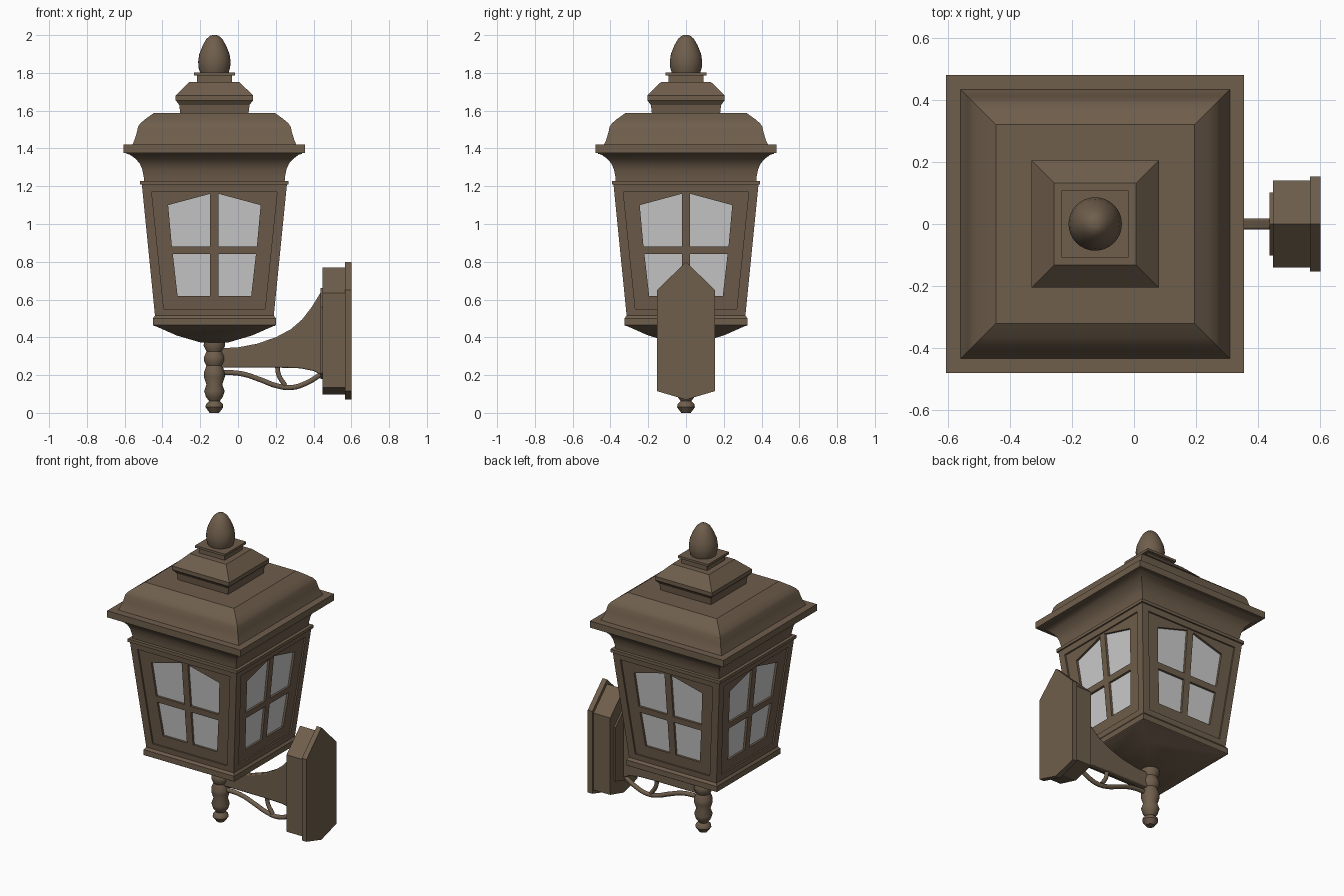
import bpy, bmesh, math
from mathutils import Matrix, Vector

if "Cube" in bpy.data.objects:
    bpy.data.objects.remove(bpy.data.objects["Cube"])

CX = -0.125                                   # lantern axis


def material(name, rgb):
    m = bpy.data.materials.new(name)
    m.diffuse_color = (*rgb, 1)
    m.use_nodes = True
    m.node_tree.nodes["Principled BSDF"].inputs["Base Color"].default_value = m.diffuse_color
    return m


BRONZE = material("bronze", (0.158, 0.112, 0.072))
GLASS = material("frosted_glass", (0.60, 0.60, 0.60))


def finish(name, bm, mat=BRONZE, smooth=25):
    bmesh.ops.recalc_face_normals(bm, faces=bm.faces[:])
    me = bpy.data.meshes.new(name)
    bm.to_mesh(me)
    bm.free()
    me.materials.append(mat)
    ob = bpy.data.objects.new(name, me)
    bpy.context.collection.objects.link(ob)
    bpy.ops.object.select_all(action='DESELECT')
    ob.select_set(True)
    bpy.context.view_layer.objects.active = ob
    if smooth:
        bpy.ops.object.shade_smooth_by_angle(angle=math.radians(smooth))
    return ob


def bridge(bm, rings):
    """Skin a list of point rings and cap both ends."""
    vs = [[bm.verts.new(p) for p in r] for r in rings]
    n = len(vs[0])
    for a, b in zip(vs, vs[1:]):
        for i in range(n):
            j = (i + 1) % n
            bm.faces.new((a[i], a[j], b[j], b[i]))
    bm.faces.new(vs[0][::-1])
    bm.faces.new(vs[-1])


def stack(name, profile, sides=4, smooth=25):
    """Revolve (half width, z) pairs about the axis; four sides gives square tiers."""
    k = math.sqrt(2) if sides == 4 else 1
    off = math.pi / 4 if sides == 4 else 0
    bm = bmesh.new()
    bridge(bm, [[(CX + k * r * math.cos(off + math.tau * i / sides),
                  k * r * math.sin(off + math.tau * i / sides), z)
                 for i in range(sides)] for r, z in profile])
    return finish(name, bm, smooth=smooth)


# square tiers, bottom to top
stack("base_pan", [(0.07, 0.372), (0.20, 0.41), (0.318, 0.462), (0.318, 0.47)])
stack("base_rim", [(0.318, 0.46), (0.326, 0.465), (0.326, 0.50), (0.315, 0.515)])
body = stack("lantern_body", [(0.314, 0.51), (0.384, 1.21)], smooth=0)
stack("collar", [(0.393, 1.208), (0.393, 1.228)])
stack("cove", [(0.372, 1.225), (0.374, 1.25), (0.382, 1.29), (0.395, 1.32),
               (0.417, 1.345), (0.447, 1.367), (0.465, 1.372), (0.465, 1.385)])
stack("eave", [(0.48, 1.377), (0.48, 1.42)])
stack("roof", [(0.436, 1.415), (0.423, 1.445), (0.412, 1.48), (0.404, 1.515),
               (0.392, 1.533), (0.365, 1.556), (0.32, 1.588)])
stack("cupola", [(0.18, 1.58), (0.186, 1.63), (0.205, 1.655), (0.205, 1.68),
                 (0.185, 1.70), (0.132, 1.752)])
stack("finial_neck", [(0.092, 1.75), (0.092, 1.79)])
stack("finial_plate", [(0.108, 1.787), (0.108, 1.802)])

# turned parts
stack("finial", [(0.075, 1.80), (0.083, 1.825), (0.086, 1.86), (0.08, 1.90),
                 (0.062, 1.945), (0.042, 1.98), (0.022, 1.997), (0.01, 2.0)], 32, 40)
stack("post", [(0.025, 0), (0.047, 0.03), (0.045, 0.045), (0.028, 0.062),
               (0.045, 0.085), (0.054, 0.115), (0.042, 0.15), (0.055, 0.19),
               (0.055, 0.215), (0.042, 0.25), (0.055, 0.275), (0.055, 0.295),
               (0.042, 0.325), (0.057, 0.355), (0.055, 0.378)], 24, 40)

# windows: outlines as (across, z), repeated on four sloping walls
PANEL = [(-0.268, 0.55), (0.268, 0.55), (0.332, 1.17), (-0.332, 1.17)]
UPPER = [(0.022, 0.88), (0.225, 0.88), (0.245, 1.10), (0.022, 1.16)]
LOWER = [(0.022, 0.62), (0.195, 0.62), (0.22, 0.84), (0.022, 0.84)]
PANES = [UPPER, LOWER] + [[(-u, z) for u, z in p] for p in (UPPER, LOWER)]


def wall_plates(name, outlines, d0, d1, mat=BRONZE):
    """Plates on all four walls between two depths below the wall surface."""
    bm = bmesh.new()
    for k in range(4):
        turn = Matrix.Translation((CX, 0, 0)) @ Matrix.Rotation(k * math.pi / 2, 4, 'Z')
        for o in outlines:
            bridge(bm, [[turn @ Vector((u, -(0.314 + 0.1 * (z - 0.51) - d), z))
                         for u, z in o] for d in (d0, d1)])
    return finish(name, bm, mat, 0)


for outlines, depth in (([PANEL], 0.010), (PANES, 0.030)):
    cutter = wall_plates("window_cutter", outlines, -0.03, depth)
    cutter.hide_render = True
    mod = body.modifiers.new("recess", 'BOOLEAN')
    mod.operation, mod.solver, mod.object = 'DIFFERENCE', 'EXACT', cutter
    bpy.context.view_layer.objects.active = body
    bpy.ops.object.modifier_apply(modifier=mod.name)
    bpy.data.objects.remove(cutter)
wall_plates("window_glass", PANES, 0.024, 0.031, GLASS)


# wall mount: three stepped plates with pointed tops
def mount(name, x0, x1, w, bottom, low, shoulder, peak, inset=0.0):
    o = [(0, bottom), (w, low), (w, shoulder), (0, peak), (-w, shoulder), (-w, low)]
    bm = bmesh.new()
    bridge(bm, [[(x, y, z) for y, z in o] for x in (x0, x1)])
    finish(name, bm, smooth=0)


mount("wall_plate", 0.567, 0.60, 0.153, 0.07, 0.115, 0.65, 0.80)
mount("mount_block", 0.447, 0.57, 0.14, 0.097, 0.135, 0.635, 0.77)
mount("mount_pad", 0.436, 0.45, 0.102, 0.18, 0.21, 0.56, 0.66)

# bracket arm: flat web with a swept upper edge
top = [(-0.10, 0.342), (0.0, 0.347), (0.1, 0.366), (0.2, 0.40), (0.28, 0.443),
       (0.34, 0.495), (0.39, 0.56), (0.442, 0.645)]
under = [(0.442, 0.20), (0.40, 0.222), (0.33, 0.236), (0.2, 0.24), (-0.10, 0.24)]
bm = bmesh.new()
bridge(bm, [[(x, y, z) for x, z in top + under] for y in (-0.018, 0.018)])
arm = finish("bracket_arm", bm)
bev = arm.modifiers.new("soft_edges", 'BEVEL')
bev.width, bev.segments, bev.limit_method = 0.006, 2, 'ANGLE'
bev.angle_limit = math.radians(60)


# scroll rods under the arm
def rod(name, pts, radius):
    cu = bpy.data.curves.new(name, 'CURVE')
    cu.dimensions = '3D'
    cu.bevel_depth, cu.bevel_resolution, cu.resolution_u = radius, 3, 8
    cu.use_fill_caps = True
    sp = cu.splines.new('BEZIER')
    sp.bezier_points.add(len(pts) - 1)
    for b, (x, z) in zip(sp.bezier_points, pts):
        b.co = (x, 0, z)
        b.handle_left_type = b.handle_right_type = 'AUTO'
    cu.materials.append(BRONZE)
    bpy.context.collection.objects.link(bpy.data.objects.new(name, cu))


rod("scroll_rod", [(-0.10, 0.215), (0.02, 0.207), (0.12, 0.175), (0.20, 0.145),
                   (0.28, 0.134), (0.36, 0.157), (0.445, 0.208)], 0.014)
rod("scroll_strut", [(0.208, 0.25), (0.216, 0.20), (0.25, 0.145)], 0.013)
